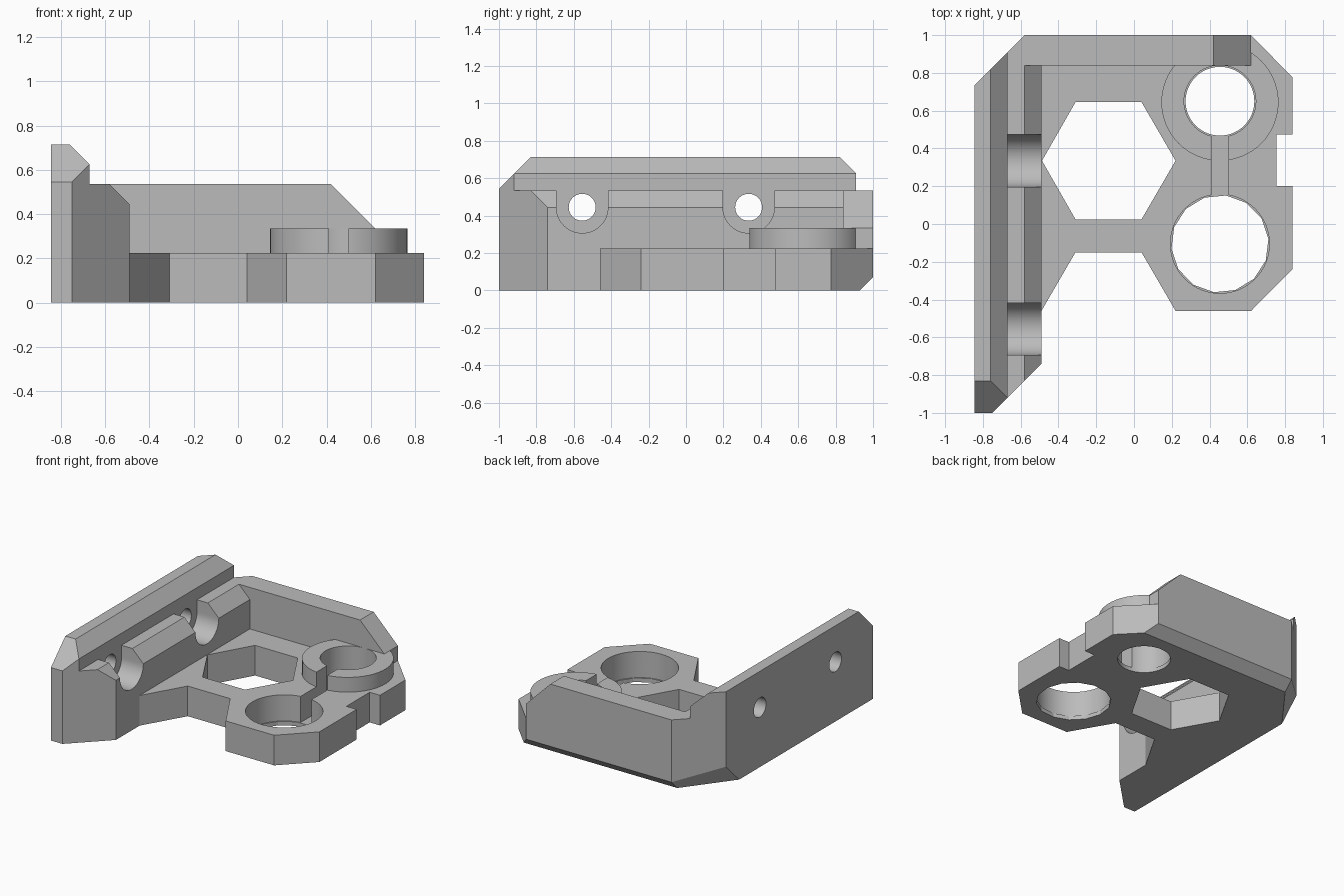
import bpy, bmesh, math
from mathutils import Vector

if "Cube" in bpy.data.objects:
    bpy.data.objects.remove(bpy.data.objects["Cube"], do_unlink=True)

GREY = (0.5, 0.5, 0.5, 1)
mat = bpy.data.materials.new("plain grey")
mat.use_nodes = True
mat.diffuse_color = GREY
mat.node_tree.nodes["Principled BSDF"].inputs["Base Color"].default_value = GREY

PLACE = {"x": lambda a, b, t: (t, a, b),
         "y": lambda a, b, t: (a, t, b),
         "z": lambda a, b, t: (a, b, t)}


def circle(cx, cy, r, n=64, start=0.0, sweep=math.tau):
    """Points of a circle, or of an arc when sweep is smaller."""
    steps = n if sweep == math.tau else n - 1
    return [(cx + r * math.cos(start + sweep * i / steps),
             cy + r * math.sin(start + sweep * i / steps)) for i in range(n)]


def rect(x0, x1, y0, y1):
    return [(x0, y0), (x1, y0), (x1, y1), (x0, y1)]


def prism(name, pts, axis, lo, hi, planes=()):
    """Extrude a profile along an axis, then trim it by (point, outward normal) planes."""
    bm = bmesh.new()
    ends = [[bm.verts.new(PLACE[axis](a, b, t)) for a, b in pts] for t in (lo, hi)]
    for ring in ends:
        bm.faces.new(ring)
    for i in range(len(pts)):
        j = (i + 1) % len(pts)
        bm.faces.new((ends[0][i], ends[0][j], ends[1][j], ends[1][i]))
    for point, normal in planes:
        bmesh.ops.bisect_plane(bm, geom=bm.verts[:] + bm.edges[:] + bm.faces[:],
                               plane_co=point, plane_no=Vector(normal).normalized(),
                               clear_outer=True)
        rim = [e for e in bm.edges if e.is_boundary]
        if rim:
            bmesh.ops.holes_fill(bm, edges=rim, sides=0)
    bmesh.ops.recalc_face_normals(bm, faces=bm.faces[:])
    mesh = bpy.data.meshes.new(name)
    bm.to_mesh(mesh)
    bm.free()
    mesh.materials.append(mat)
    obj = bpy.data.objects.new(name, mesh)
    bpy.context.collection.objects.link(obj)
    return obj


def cut(obj, *prism_args):
    """Subtract a prism from a part."""
    cutter = prism("cutter", *prism_args)
    cutter.hide_render = True
    mod = obj.modifiers.new("cut", "BOOLEAN")
    mod.operation = "DIFFERENCE"
    mod.solver = "EXACT"
    mod.object = cutter
    bpy.context.view_layer.objects.active = obj
    bpy.ops.object.modifier_apply(modifier=mod.name)
    bpy.data.objects.remove(cutter, do_unlink=True)


# Shared trimming planes
back_corner = ((-0.845, 0.735, 0), (-1, 1, 0))
back_underside = ((0, 0.93, 0), (0, 1, -1))
corner_underside = ((-0.58, 0.93, 0), (-0.35, 0.265, -0.265))
front_corner = ((-0.75, -1, 0), (1, -1, 0))
front_top = ((0, -1, 0.545), (0, -1, 1))

PLATE = 0.225
HX, UPPER_Y, LOWER_Y = 0.455, 0.65, -0.105

# Base plate with its notched outline
outline = [(-0.49, -0.46), (-0.31, -0.15), (0.04, -0.15), (0.22, -0.46),
           (0.62, -0.46), (0.84, -0.24), (0.84, 0.2), (0.755, 0.2),
           (0.755, 0.475), (0.84, 0.475), (0.84, 0.775), (0.62, 1), (-0.49, 1)]
base = prism("base_plate", outline, "z", 0, PLATE, [back_underside])
hexagon = [(-0.487, 0.335), (-0.31, 0.025), (0.04, 0.025),
           (0.22, 0.335), (0.04, 0.645), (-0.31, 0.645)]
cut(base, hexagon, "z", -0.1, 0.5)
cut(base, circle(HX, LOWER_Y, 0.258, 14, 0.1), "z", -0.1, 0.5)
cut(base, circle(HX, LOWER_Y, 0.262), "z", 0.03, 0.5)
cut(base, circle(HX, UPPER_Y, 0.182), "z", -0.1, 0.5)
cut(base, circle(HX, UPPER_Y, 0.19), "z", 0.03, 0.5)
slot = rect(0.41, 0.5, 0.1, 0.5)
cut(base, slot, "z", 0.03, 0.5)

# Split ring around the upper hole
ring = prism("split_ring", circle(HX, 0.645, 0.31), "z", PLATE, 0.335)
cut(ring, circle(HX, UPPER_Y, 0.19), "z", 0, 0.5)
cut(ring, rect(0.41, 0.5, 0.2, 0.55), "z", 0, 0.5)

# Back wall with a sloping end
back = [(-0.67, PLATE), (0.62, PLATE), (0.62, 0.335), (0.42, 0.535), (-0.67, 0.535)]
back_wall = prism("back_wall", back, "y", 0.84, 1, [back_corner])

# Stepped mounting wall
step = [(-0.845, 0), (-0.49, 0), (-0.49, 0.445), (-0.58, 0.535),
        (-0.67, 0.535), (-0.67, 0.625), (-0.76, 0.715), (-0.845, 0.715)]
wall = prism("mounting_wall", step, "y", -1, 1,
             [back_corner, front_corner, front_top, back_underside, corner_underside])

# Bolt holes with open-topped recesses
for y in (-0.555, 0.335):
    recess = circle(y, 0.445, 0.138, 33, math.pi, math.pi)
    recess += [(y + 0.138, 0.8), (y - 0.138, 0.8)]
    cut(wall, recess, "x", -0.67, -0.3)
    cut(wall, circle(y, 0.445, 0.072, 40), "x", -1, -0.3)

# Smooth round surfaces, keep hard edges
for obj in (base, ring, back_wall, wall):
    bpy.ops.object.select_all(action="DESELECT")
    obj.select_set(True)
    bpy.context.view_layer.objects.active = obj
    bpy.ops.object.shade_smooth_by_angle(angle=math.radians(20))
